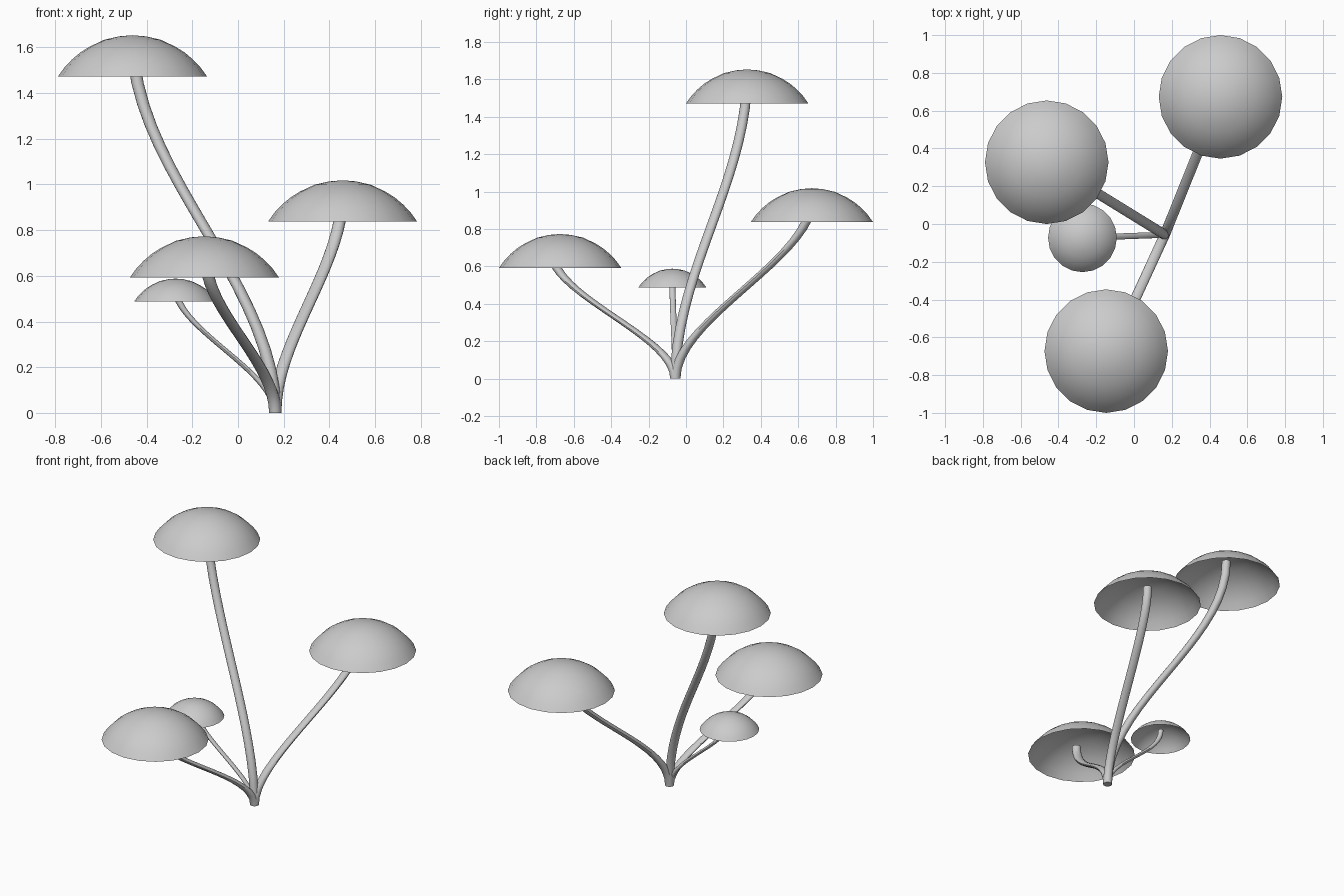
import bpy
from math import sin, cos, pi
from mathutils import Vector

if "Cube" in bpy.data.objects:
    bpy.data.objects.remove(bpy.data.objects["Cube"])

BASE = Vector((0.163, -0.057, 0))
# Cap profile for a unit rim radius: (radius, height)
PROFILE = [(1, 0), (0.91, 0.125), (0.81, 0.23), (0.7, 0.323), (0.575, 0.402), (0.376, 0.495), (0.18, 0.54)]
TOP = 0.555


def loft(name, rings, sides, tip=None, closed=False):
    # Skin horizontal rings given as (centre, radius)
    verts = [Vector(c) + Vector((r * cos(2 * pi * i / sides), r * sin(2 * pi * i / sides), 0))
             for c, r in rings for i in range(sides)]
    faces = []
    for k in range(len(rings) - 1):
        a, b = k * sides, (k + 1) * sides
        for i in range(sides):
            j = (i + 1) % sides
            faces.append((a + i, a + j, b + j, b + i))
    last = (len(rings) - 1) * sides
    if tip is not None:
        verts.append(Vector(tip))
        faces += [(last + i, last + (i + 1) % sides, len(verts) - 1) for i in range(sides)]
    if closed:
        faces.append(tuple(reversed(range(sides))))
        faces.append(tuple(range(last, last + sides)))
    mesh = bpy.data.meshes.new(name)
    mesh.from_pydata(verts, [], faces)
    obj = bpy.data.objects.new(name, mesh)
    bpy.context.collection.objects.link(obj)
    bpy.ops.object.select_all(action='DESELECT')
    obj.select_set(True)
    bpy.context.view_layer.objects.active = obj
    bpy.ops.object.shade_smooth_by_angle()


def make_cap(name, center, radius):
    # Thin open dome, hollow underneath
    c = Vector(center)
    rings = [(c + Vector((0, 0, h * radius)), r * radius) for r, h in PROFILE]
    loft(name, rings, 20, tip=c + Vector((0, 0, TOP * radius)))


def make_stem(name, end, radius, bend, steps=18):
    # S-shaped stalk that leaves the ground and reaches the cap vertically
    end = Vector(end)
    handle = Vector((0, 0, end.z * bend))
    rings = []
    for n in range(steps + 1):
        t = n / steps
        s = 1 - t
        p = (BASE * s ** 3 + (BASE + handle) * 3 * s * s * t
             + (end - handle) * 3 * s * t * t + end * t ** 3)
        rings.append((p, radius))
    loft(name, rings, 16, closed=True)


# name, rim centre, cap radius, stem end, stem radius, stem bend
mushrooms = [
    ("tall", (-0.462, 0.327, 1.472), 0.327, (-0.461, 0.327, 1.63), 0.027, 0.35),
    ("right", (0.458, 0.673, 0.837), 0.327, (0.457, 0.673, 0.955), 0.027, 0.33),
    ("front", (-0.147, -0.673, 0.592), 0.327, (-0.139, -0.713, 0.665), 0.027, 0.33),
    ("small", (-0.273, -0.073, 0.487), 0.182, (-0.275, -0.073, 0.55), 0.016, 0.33),
]
for label, center, radius, end, thickness, bend in mushrooms:
    make_cap(label + "_cap", center, radius)
    make_stem(label + "_stem", end, thickness, bend)
